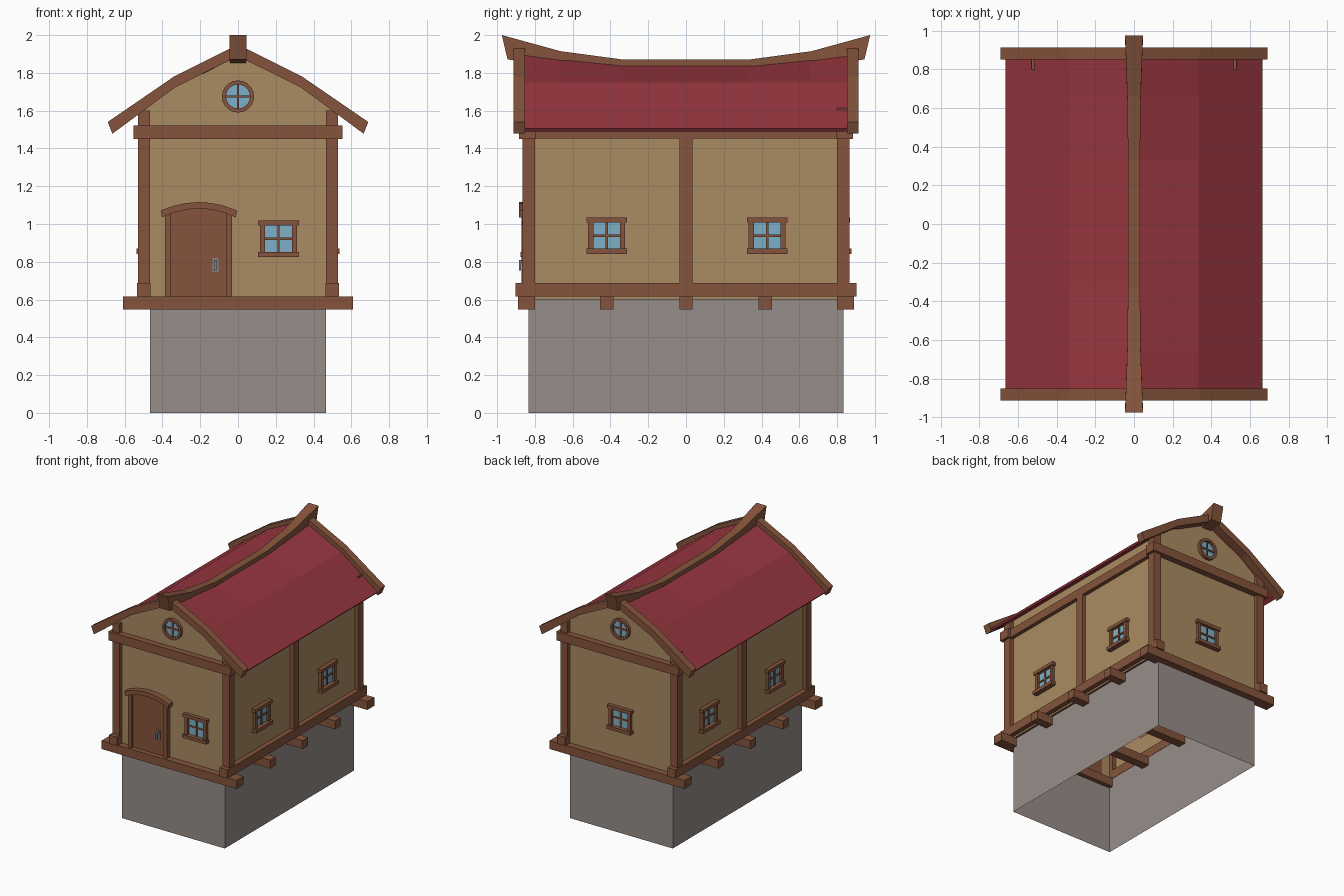
import bpy, bmesh, math
from mathutils import Matrix

if "Cube" in bpy.data.objects:
    bpy.data.objects.remove(bpy.data.objects["Cube"])


def material(name, r, g, b):
    lin = lambda c: ((c / 255 + 0.055) / 1.055) ** 2.4
    m = bpy.data.materials.new(name)
    m.diffuse_color = (lin(r), lin(g), lin(b), 1)
    m.use_nodes = True
    m.node_tree.nodes["Principled BSDF"].inputs["Base Color"].default_value = m.diffuse_color
    return m


WOOD = material("brown wood", 133, 84, 60)
PLASTER = material("tan plaster", 170, 139, 98)
STONE = material("grey stone", 151, 141, 137)
ROOF = material("red roof", 150, 53, 62)
GLASS = material("blue glass", 125, 176, 200)
METAL = material("grey metal", 130, 134, 138)


def make(name, verts, faces, mat, matrix=Matrix(), fix=True):
    me = bpy.data.meshes.new(name)
    me.from_pydata(verts, [], faces)
    bm = bmesh.new()
    bm.from_mesh(me)
    if fix:
        bmesh.ops.recalc_face_normals(bm, faces=bm.faces)
    bm.transform(matrix)
    bm.to_mesh(me)
    bm.free()
    me.materials.append(mat)
    ob = bpy.data.objects.new(name, me)
    bpy.context.collection.objects.link(ob)
    return ob


def boxes(name, spans, mat, matrix=Matrix()):
    """One object made of boxes, each given as x0, x1, y0, y1, z0, z1."""
    v, f = [], []
    for x0, x1, y0, y1, z0, z1 in spans:
        n = len(v)
        v += [(x, y, z) for x in (x0, x1) for y in (y0, y1) for z in (z0, z1)]
        f += [[n + i for i in q] for q in ((0, 1, 3, 2), (4, 6, 7, 5), (0, 4, 5, 1),
                                           (2, 3, 7, 6), (0, 2, 6, 4), (1, 5, 7, 3))]
    return make(name, v, f, mat, matrix)


def prism(name, pts, y0, y1, mat, matrix=Matrix()):
    """Extrude an (x, z) outline along y."""
    n = len(pts)
    v = [(x, y0, z) for x, z in pts] + [(x, y1, z) for x, z in pts]
    f = [list(range(n)), list(range(2 * n - 1, n - 1, -1))]
    f += [[i, i + n, (i + 1) % n + n, (i + 1) % n] for i in range(n)]
    return make(name, v, f, mat, matrix)


def tube(name, x, y, z0, z1, mat):
    """Four upright walls, open at top and bottom."""
    v = [(sx * x, sy * y, z) for z in (z0, z1) for sx, sy in ((-1, -1), (1, -1), (1, 1), (-1, 1))]
    return make(name, v, [[i, (i + 1) % 4, (i + 1) % 4 + 4, i + 4] for i in range(4)], mat, fix=False)


# stone base and plaster walls with gables
tube("stone_base", 0.465, 0.835, 0, 0.615, STONE)
WX, WY = 0.497, 0.835
tube("plaster_walls", WX, WY, 0.6, 1.48, PLASTER)
gable = [(-WX, 1.48), (WX, 1.48), (WX, 1.615), (0.335, 1.735), (0, 1.9), (-0.335, 1.735), (-WX, 1.615)]
make("front_gable", [(x, -WY, z) for x, z in gable], [range(7)], PLASTER, fix=False)
make("back_gable", [(x, WY, z) for x, z in gable], [range(6, -1, -1)], PLASTER, fix=False)
for s in (-1, 1):
    q = [(s * WX, -s * WY, 1.48), (s * WX, s * WY, 1.48), (s * WX, s * WY, 1.61), (s * WX, -s * WY, 1.61)]
    make("upper_side_wall", q, [range(4)], PLASTER, fix=False)

# floor joists
boxes("floor_joists", [(-0.61, 0.61, y - w, y + w, 0.547, 0.616)
                       for y, w in ((-0.845, 0.045), (-0.42, 0.035), (0, 0.035), (0.42, 0.035), (0.845, 0.045))], WOOD)

# timber frame on both sides
for s, side in ((-1, "left"), (1, "right")):
    def span(a, b):
        return tuple(sorted((s * a, s * b)))
    boxes(side + "_sill_beam", [(*span(0.463, 0.536), -0.902, 0.902, 0.615, 0.687)], WOOD)
    boxes(side + "_top_plate", [(*span(0.465, 0.528), -0.81, 0.81, 1.452, 1.52)], WOOD)
    boxes(side + "_middle_post", [(*span(0.465, 0.529), -0.035, 0.035, 0.66, 1.48)], WOOD)
    boxes(side + "_corner_posts", [(*span(0.465, 0.53), -0.865, -0.8, 0.62, 1.6),
                                   (*span(0.465, 0.53), 0.8, 0.865, 0.62, 1.615)], WOOD)

# tie beams and bargeboards on both gable ends
edge = [(0.69, 1.54), (0.34, 1.78), (0, 1.95), (-0.34, 1.78), (-0.69, 1.54),
        (-0.665, 1.478), (-0.33, 1.725), (0, 1.888), (0.33, 1.725), (0.665, 1.478)]
for s, end in ((-1, "front"), (1, "back")):
    boxes(end + "_tie_beam", [(-0.553, 0.553, *sorted((s * 0.795, s * 0.885)), 1.45, 1.522)], WOOD)
    prism(end + "_bargeboard", edge, *sorted((s * 0.853, s * 0.913)), WOOD)

# sagging roof shell
cols = (-0.665, -0.335, 0, 0.335, 0.665)
rows = [(-0.875, 1.912), (-0.66, 1.88), (-0.33, 1.845), (0.33, 1.845), (0.66, 1.88), (0.875, 1.912)]
rv = [(x, y, (ridge, 1.748, 1.505)[abs(i - 2)]) for y, ridge in rows for i, x in enumerate(cols)]
rf = [[j * 5 + i, j * 5 + i + 1, j * 5 + i + 6, j * 5 + i + 5] for j in range(5) for i in range(4)]
roof = make("roof", rv, rf, ROOF, fix=False)
mod = roof.modifiers.new("thickness", "SOLIDIFY")
mod.thickness, mod.offset = 0.018, -1

# curved ridge beam: top y, top z, bottom y, bottom z, half width
half = [(-0.975, 2.0, -0.945, 1.872, 0.046), (-0.665, 1.915, -0.65, 1.82, 0.035), (-0.33, 1.87, -0.33, 1.79, 0.031)]
sections = half + [(-a, b, -c, d, w) for a, b, c, d, w in reversed(half)]
v = []
for ty, tz, by, bz, w in sections:
    v += [(-w, ty, tz), (w, ty, tz), (w, by, bz), (-w, by, bz)]
f = [[0, 1, 2, 3], [23, 22, 21, 20]]
f += [[k * 4 + i, k * 4 + (i + 1) % 4, k * 4 + 4 + (i + 1) % 4, k * 4 + 4 + i] for k in range(5) for i in range(4)]
make("ridge_beam", v, f, WOOD)


# square windows, modelled facing -y and turned onto each wall
def window(name, x, y, z, turn):
    m = Matrix.Translation((x, y, z)) @ Matrix.Rotation(math.radians(turn), 4, "Z")
    boxes(name + "_frame", [(-0.108, 0.108, -0.032, 0, 0.07, 0.097),
                            (-0.108, 0.108, -0.04, 0, -0.096, -0.069),
                            (-0.098, -0.071, -0.025, 0, -0.07, 0.07),
                            (0.071, 0.098, -0.025, 0, -0.07, 0.07),
                            (-0.006, 0.006, -0.014, 0, -0.07, 0.07),
                            (-0.071, 0.071, -0.014, 0, -0.006, 0.006)], WOOD, m)
    boxes(name + "_glass", [(-0.072, 0.072, -0.006, 0, -0.071, 0.071)], GLASS, m)


window("front_window", 0.215, -WY, 0.922, 0)
window("back_window", 0, WY, 0.938, 180)
for y in (-0.42, 0.43):
    window("right_window", WX, y, 0.938, 90)
    window("left_window", -WX, y, 0.938, -90)

# round gable windows
N = 20
ring = [(math.cos(2 * math.pi * i / N), math.sin(2 * math.pi * i / N)) for i in range(N)]
for y, turn, end in ((-WY, 0, "front"), (WY, 180, "back")):
    m = Matrix.Translation((0, y, 1.675)) @ Matrix.Rotation(math.radians(turn), 4, "Z")
    v = [(r * c, d, r * s) for r, d in ((0.085, 0), (0.085, -0.025), (0.064, -0.025), (0.064, 0)) for c, s in ring]
    f = [[k * N + i, k * N + (i + 1) % N, (k + 1) % 4 * N + (i + 1) % N, (k + 1) % 4 * N + i]
         for k in range(4) for i in range(N)]
    make(end + "_round_window_frame", v, f, WOOD, m)
    prism(end + "_round_window_glass", [(0.066 * c, 0.066 * s) for c, s in ring], -0.006, 0, GLASS, m)
    boxes(end + "_round_window_bars", [(-0.006, 0.006, -0.014, 0, -0.065, 0.065),
                                       (-0.065, 0.065, -0.014, 0, -0.006, 0.006)], WOOD, m)

# door with arched hood and handle
DX = -0.207


def arc(hw, z_end, z_mid, n=6):
    return [(DX + hw * t, z_mid - (z_mid - z_end) * t * t) for t in (2 * i / n - 1 for i in range(n + 1))]


prism("door_leaf", [(DX + 0.15, 0.615), (DX - 0.15, 0.615)] + arc(0.15, 1.065, 1.09), -0.85, -0.83, WOOD)
boxes("door_jambs", [(-0.386, -0.354, -0.872, -0.83, 0.615, 1.06), (-0.063, -0.032, -0.872, -0.83, 0.615, 1.06)], WOOD)
prism("door_hood", arc(0.201, 1.072, 1.116) + arc(0.196, 1.035, 1.082)[::-1], -0.885, -0.83, WOOD)
boxes("door_handle", [(-0.134, -0.104, -0.857, -0.849, 0.745, 0.82),
                      (-0.126, -0.112, -0.885, -0.855, 0.795, 0.81),
                      (-0.126, -0.112, -0.885, -0.873, 0.755, 0.81)], METAL)
